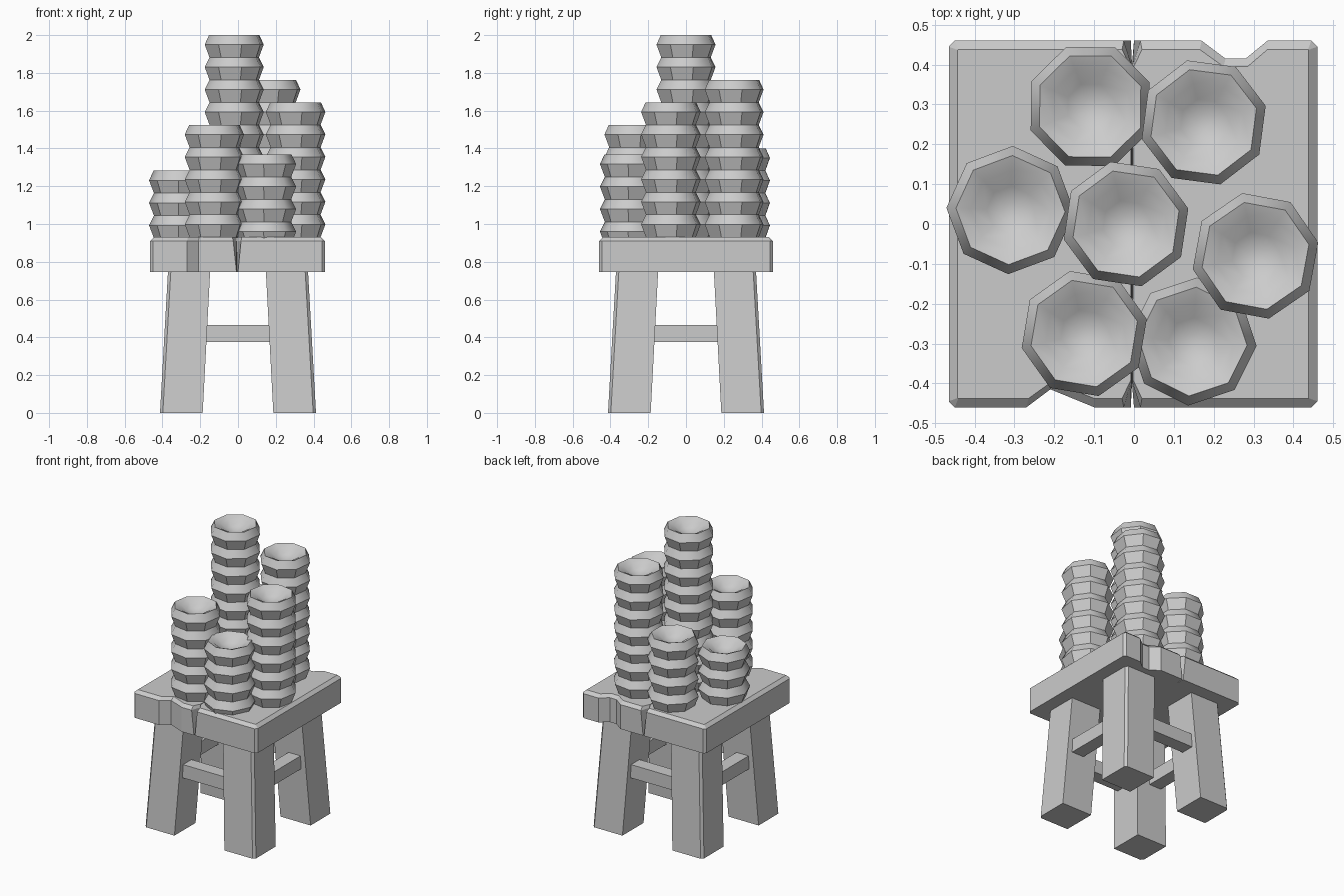
import bpy, bmesh, math

if "Cube" in bpy.data.objects:
    bpy.data.objects.remove(bpy.data.objects["Cube"])


def make(name, bm, smooth=None):
    bmesh.ops.recalc_face_normals(bm, faces=bm.faces)
    me = bpy.data.meshes.new(name)
    bm.to_mesh(me)
    bm.free()
    ob = bpy.data.objects.new(name, me)
    bpy.context.collection.objects.link(ob)
    if smooth:
        bpy.ops.object.select_all(action='DESELECT')
        ob.select_set(True)
        bpy.context.view_layer.objects.active = ob
        bpy.ops.object.shade_smooth_by_angle(angle=math.radians(smooth))
    return ob


def loft(bm, rings):
    """Bridge rings of equal size and cap both ends."""
    loops = [[bm.verts.new(p) for p in r] for r in rings]
    n = len(loops[0])
    for a, b in zip(loops, loops[1:]):
        for i in range(n):
            j = (i + 1) % n
            bm.faces.new((a[i], a[j], b[j], b[i]))
    bm.faces.new(loops[0][::-1])
    bm.faces.new(loops[-1])


# seat planks: chipped outlines with a chamfered top; corners facing the gap open into a V
def plank(name, outline, top):
    bm = bmesh.new()
    mid = [(x * 0.2 + u * 0.8 if abs(x) < 0.02 else x, y) for (x, y), (u, v) in zip(outline, top)]
    loft(bm, [[(x, y, 0.745) for x, y in outline],
              [(x, y, 0.91) for x, y in mid],
              [(x, y, 0.93) for x, y in top]])
    make(name, bm)


plank("seat_plank_left",
      [(-0.465, -0.445), (-0.45, -0.46), (-0.27, -0.46), (-0.21, -0.415), (-0.1, -0.46), (-0.008, -0.46),
       (-0.005, -0.4), (-0.005, 0.4), (-0.008, 0.46), (-0.45, 0.46), (-0.465, 0.445)],
      [(-0.443, -0.437), (-0.441, -0.438), (-0.265, -0.438), (-0.205, -0.395), (-0.1, -0.438), (-0.03, -0.438),
       (-0.007, -0.39), (-0.007, 0.39), (-0.03, 0.438), (-0.441, 0.438), (-0.443, 0.437)])
plank("seat_plank_right",
      [(0, -0.46), (0.445, -0.46), (0.46, -0.445), (0.46, 0.445), (0.445, 0.46), (0.335, 0.46),
       (0.28, 0.415), (0.23, 0.415), (0.17, 0.46), (0, 0.46), (-0.005, 0.4), (-0.005, -0.4)],
      [(0.02, -0.438), (0.437, -0.438), (0.438, -0.437), (0.438, 0.437), (0.437, 0.438), (0.335, 0.438),
       (0.285, 0.395), (0.225, 0.395), (0.165, 0.438), (0.02, 0.438), (-0.003, 0.39), (-0.003, -0.39)])

# splayed legs with a clipped outer corner
for sx, xn in ((-1, "left"), (1, "right")):
    for sy, yn in ((-1, "front"), (1, "back")):
        bm = bmesh.new()
        rings = []
        for z, a, b in ((0, 0.187, 0.413), (0.76, 0.147, 0.37)):
            c = b - 0.015
            rings.append([(sx * x, sy * y, z) for x, y in ((a, a), (b, a), (b, c), (c, b), (a, b))])
        loft(bm, rings)
        make(f"{yn}_{xn}_leg", bm)

# stretchers between neighbouring legs
for name, s, along_x in (("front", -1, True), ("back", 1, True), ("left", -1, False), ("right", 1, False)):
    bm = bmesh.new()
    bmesh.ops.create_cube(bm, size=1)
    size = (0.44, 0.09, 0.09) if along_x else (0.09, 0.44, 0.09)
    bmesh.ops.scale(bm, vec=size, verts=bm.verts)
    off = (0, s * 0.31, 0.42) if along_x else (s * 0.31, 0, 0.42)
    bmesh.ops.translate(bm, vec=off, verts=bm.verts)
    make(f"{name}_stretcher", bm)

# stacks of eight-sided bowls: x, y, base height, bowl count, rotation
STACKS = [(-0.02, 0, 0.93, 9, 14), (0.175, 0.255, 0.93, 7, 15), (0.305, -0.08, 0.93, 6, 12),
          (-0.125, -0.275, 0.93, 5, 13), (0.147, -0.295, 0.892, 4, -4),
          (-0.31, 0.035, 0.925, 3, -2), (-0.11, 0.295, 0.925, 4, 22)]
PITCH = 0.119
for k, (cx, cy, z0, count, rot) in enumerate(STACKS):
    prof = []
    for i in range(count):
        prof += [(0.135, z0 + i * PITCH), (0.161, z0 + i * PITCH + 0.068)]
    top = z0 + count * PITCH
    prof += [(0.137, top), (0.1, top - 0.015), (0.06, top - 0.045), (0.02, top - 0.058)]
    bm = bmesh.new()
    loft(bm, [[(cx + r * math.cos(math.radians(rot + 45 * j)),
                cy + r * math.sin(math.radians(rot + 45 * j)), z) for j in range(8)] for r, z in prof])
    make(f"bowl_stack_{k + 1}", bm, 42)
